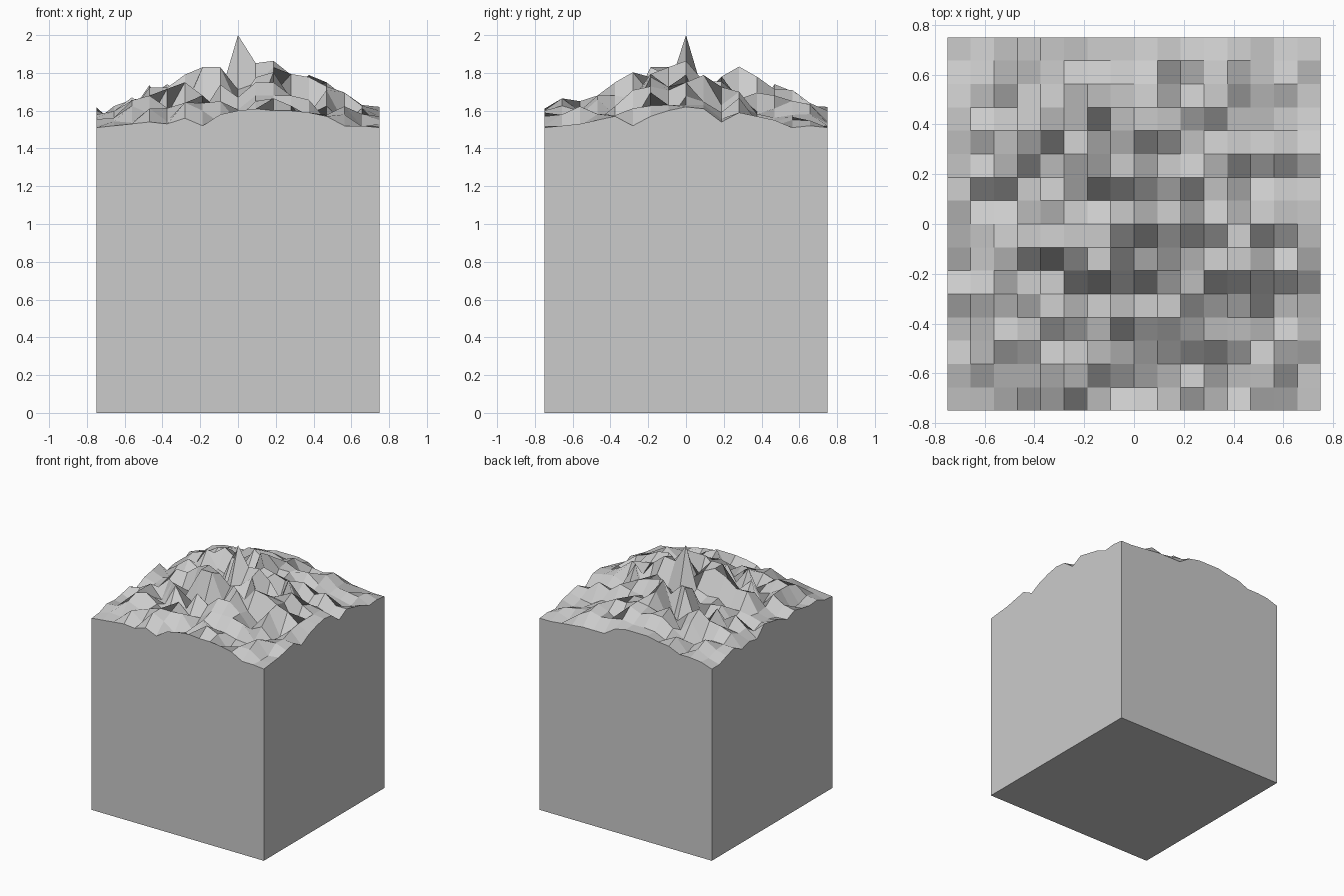
import bpy, bmesh, math, random

if "Cube" in bpy.data.objects:
    bpy.data.objects.remove(bpy.data.objects["Cube"])

random.seed(11)
N = 16                    # cells per side
HALF = 0.75
STEP = 2 * HALF / N
CORNER = HALF * math.sqrt(2)

# rim profiles, as hundredths of a unit above z = 1.5
FRONT = [1, 2, 3, 4, 3, 6, 2, 8, 10, 11, 10, 10, 9, 7, 2, 2, 1]
RIGHT = [1, 2, 3, 5, 7, 2, 7, 10, 12, 11, 4, 9, 7, 5, 1, 2, 1]
BACK = [1, 4, 5, 5, 9, 10, 12, 12, 12, 10, 4, 4, 4, 3, 2, 1, 1]
# skyline seen from the front (along x) and from the right (along y)
SKY_X = [13, 13, 17, 27, 24, 34, 33, 33, 50, 37, 37, 33, 29, 25, 20, 13, 12]
SKY_Y = [11, 19, 15, 18, 25, 33, 33, 35, 50, 36, 28, 35, 28, 24, 21, 14, 13]


def height(i, j):
    """Rugged ground that fades from a central peak to the corners."""
    r = math.hypot(i - N / 2, j - N / 2) * STEP
    h = 50 * (1 - r / CORNER) * random.uniform(0.15, 1.0)
    if i == j == N // 2:
        h = 50
    elif j == 0:
        h = FRONT[i]
    elif i == N:
        h = RIGHT[j]
    elif j == N:
        h = BACK[i]
    return 1.5 + max(1, min(h, SKY_X[i], SKY_Y[j])) / 100


bm = bmesh.new()
# rugged top surface
top = [[bm.verts.new((-HALF + i * STEP, -HALF + j * STEP, height(i, j)))
        for j in range(N + 1)] for i in range(N + 1)]
for i in range(N):
    for j in range(N):
        bm.faces.new((top[i][j], top[i + 1][j], top[i + 1][j + 1], top[i][j + 1]))

# flat base and four walls reaching up to the rim
a, b, c, d = [bm.verts.new((x * HALF, y * HALF, 0))
              for x, y in ((-1, -1), (1, -1), (1, 1), (-1, 1))]
bm.faces.new((d, c, b, a))
bm.faces.new([a, b] + [top[i][0] for i in range(N, -1, -1)])
bm.faces.new([b, c] + [top[N][j] for j in range(N, -1, -1)])
bm.faces.new([c, d] + [top[i][N] for i in range(N + 1)])
bm.faces.new([d, a] + [top[0][j] for j in range(N + 1)])
bmesh.ops.recalc_face_normals(bm, faces=bm.faces[:])

mesh = bpy.data.meshes.new("terrain_block")
bm.to_mesh(mesh)
bm.free()
grey = bpy.data.materials.new("stone grey")
grey.diffuse_color = (0.6, 0.6, 0.6, 1)
grey.use_nodes = True
grey.node_tree.nodes["Principled BSDF"].inputs["Base Color"].default_value = grey.diffuse_color
mesh.materials.append(grey)
bpy.context.collection.objects.link(bpy.data.objects.new("terrain_block", mesh))
